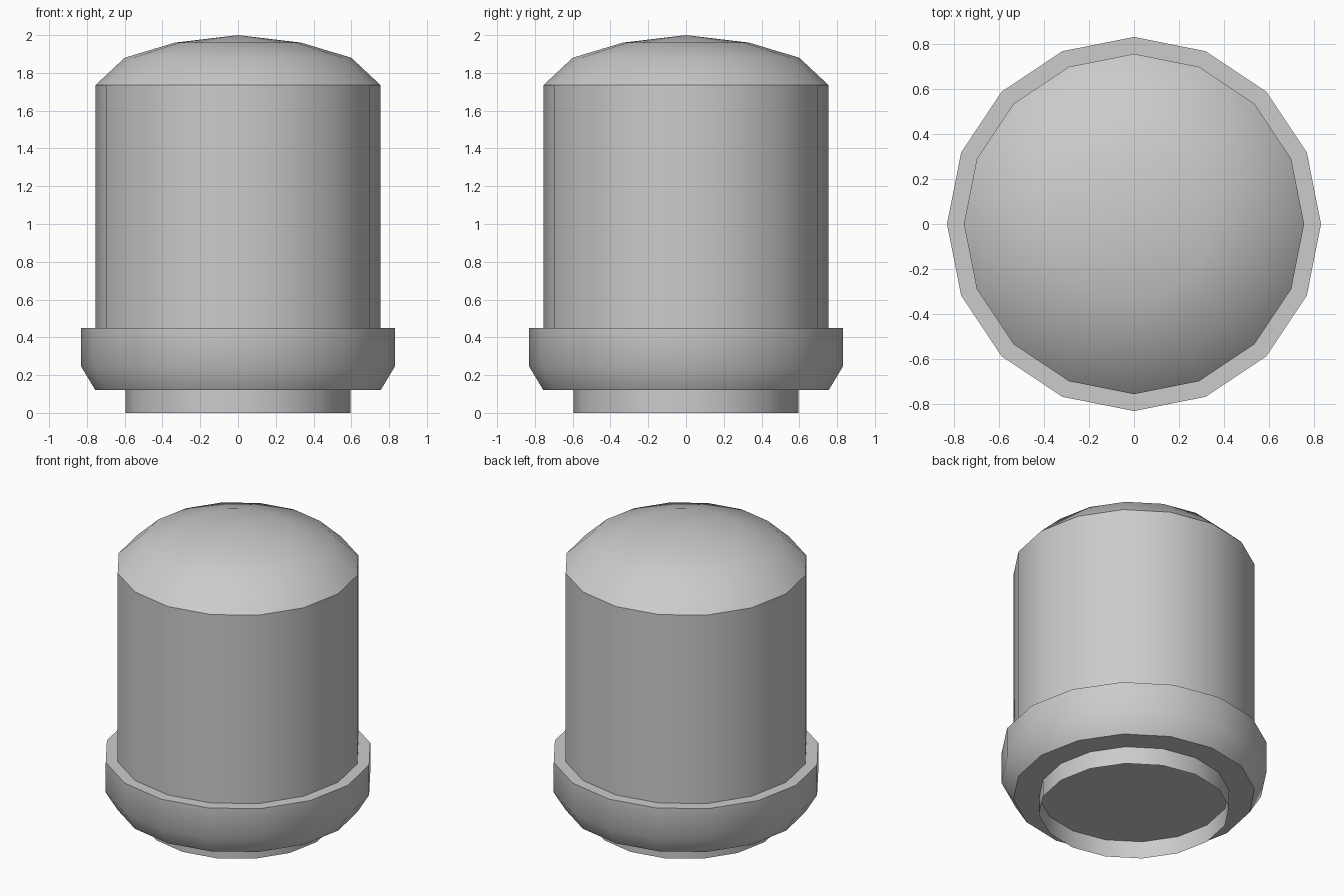
import bpy, bmesh, math

if "Cube" in bpy.data.objects:
    bpy.data.objects.remove(bpy.data.objects["Cube"])

SIDES = 16


def lathe(name, profile):
    """Spin an (r, z) profile around z; r = 0 makes a pole."""
    bm = bmesh.new()
    rings = []
    for r, z in profile:
        if r == 0:
            rings.append([bm.verts.new((0, 0, z))] * SIDES)
        else:
            rings.append([bm.verts.new((r * math.cos(2 * math.pi * i / SIDES),
                                        r * math.sin(2 * math.pi * i / SIDES), z))
                          for i in range(SIDES)])
    for low, high in zip(rings, rings[1:]):
        for i in range(SIDES):
            j = (i + 1) % SIDES
            corners = list(dict.fromkeys((low[i], low[j], high[j], high[i])))
            bm.faces.new(corners)
    mesh = bpy.data.meshes.new(name)
    bm.to_mesh(mesh)
    bm.free()
    obj = bpy.data.objects.new(name, mesh)
    bpy.context.collection.objects.link(obj)
    bpy.ops.object.select_all(action='DESELECT')
    obj.select_set(True)
    bpy.context.view_layer.objects.active = obj
    bpy.ops.object.shade_smooth_by_angle(angle=math.radians(35))
    return obj


# Thin open tube under the body
lathe("foot_ring", [(0.595, 0), (0.595, 0.12)])

# Closed underside, flared collar, straight wall and domed top
lathe("domed_body", [(0, 0.12), (0.755, 0.12), (0.83, 0.245), (0.83, 0.45),
                     (0.755, 0.45), (0.755, 1.735), (0.6, 1.88),
                     (0.335, 1.96), (0, 2.0)])
